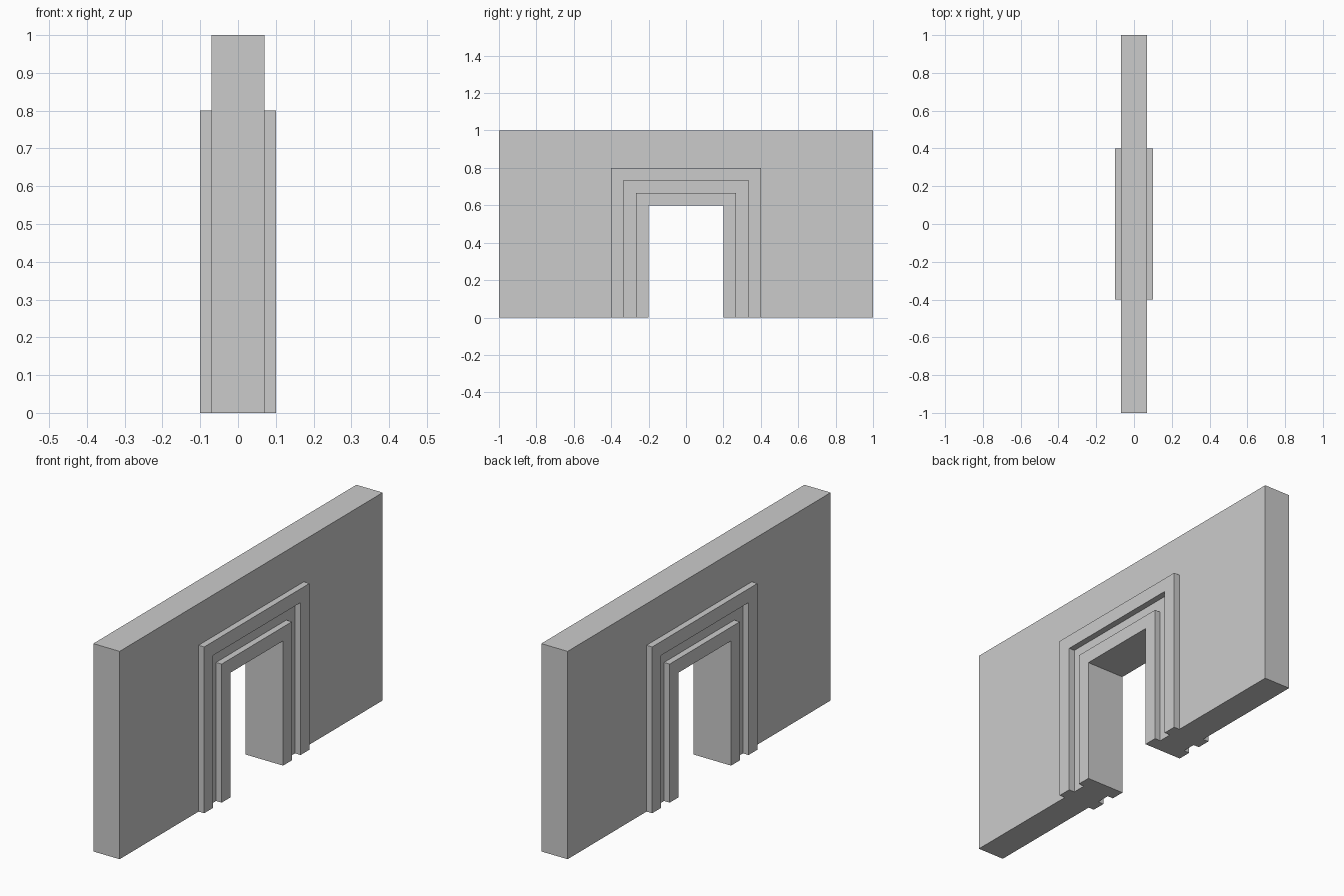
import bpy
import bmesh

if "Cube" in bpy.data.objects:
    bpy.data.objects.remove(bpy.data.objects["Cube"])

WALL_X = 0.07      # half thickness of the wall
TRIM_X = 0.1       # half thickness at the raised trim bands

# Nested portal outlines, outside in: (half width, height)
RINGS = [(1.0, 1.0), (0.4, 0.8), (1 / 3, 0.7333), (0.2667, 0.6667), (0.2, 0.6)]
TRIM_STRIPS = (1, 3)   # strips between outlines that stand proud


def extrude(bm, faces, dx):
    """Extrude connected faces along x and return the new cap faces."""
    geom = bmesh.ops.extrude_face_region(bm, geom=faces)["geom"]
    verts = [g for g in geom if isinstance(g, bmesh.types.BMVert)]
    bmesh.ops.translate(bm, verts=verts, vec=(dx, 0, 0))
    return [g for g in geom if isinstance(g, bmesh.types.BMFace)]


def strip_of(face):
    """Index of the portal strip a face belongs to, from its outer half width."""
    w = max(abs(v.co.y) for v in face.verts)
    return min(range(len(RINGS)), key=lambda i: abs(RINGS[i][0] - w))


bm = bmesh.new()

# Wall face: three quads between each pair of portal outlines
rows = [[bm.verts.new((-WALL_X, y, z)) for y, z in ((-w, 0), (-w, h), (w, h), (w, 0))]
        for w, h in RINGS]
for a, b in zip(rows, rows[1:]):
    for i in range(3):
        bm.faces.new((a[i], a[i + 1], b[i + 1], b[i]))

# Wall thickness
extrude(bm, bm.faces[:], 2 * WALL_X)

# Raised trim bands around the doorway, on both sides
for side in (-1, 1):
    for strip in TRIM_STRIPS:
        band = [f for f in bm.faces
                if all(abs(v.co.x - side * WALL_X) < 1e-4 for v in f.verts)
                and strip_of(f) == strip]
        extrude(bm, band, side * (TRIM_X - WALL_X))
        # remove any base faces left under the band
        left = [f for f in band if f.is_valid]
        if left:
            bmesh.ops.delete(bm, geom=left, context='FACES_ONLY')

bmesh.ops.recalc_face_normals(bm, faces=bm.faces[:])
mesh = bpy.data.meshes.new("doorway_wall")
bm.to_mesh(mesh)
bm.free()
wall = bpy.data.objects.new("doorway_wall", mesh)
bpy.context.collection.objects.link(wall)
